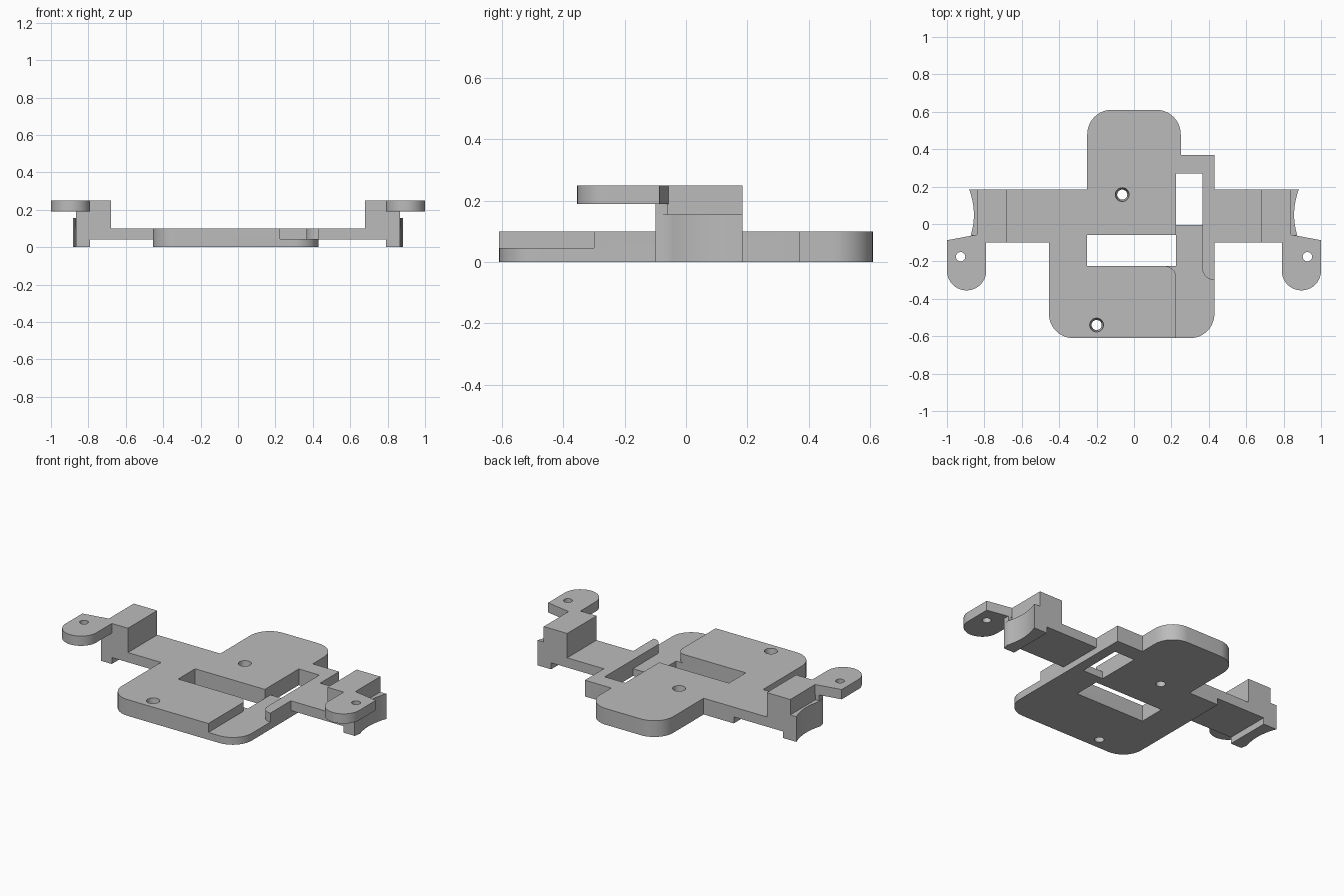
import bpy, bmesh
from math import cos, sin, pi, radians
from mathutils import Matrix

cube = bpy.data.objects.get("Cube")
if cube:
    bpy.data.objects.remove(cube, do_unlink=True)

grey = bpy.data.materials.new("plain grey")
grey.use_nodes = True
grey.diffuse_color = (0.5, 0.5, 0.5, 1)
grey.node_tree.nodes["Principled BSDF"].inputs["Base Color"].default_value = grey.diffuse_color


def arc(cx, cy, r, start, end, steps=12):
    """Points along an arc, angles in degrees."""
    angles = [radians(start + (end - start) * i / steps) for i in range(steps + 1)]
    return [(cx + r * cos(a), cy + r * sin(a)) for a in angles]


def make_object(name, bm):
    bmesh.ops.recalc_face_normals(bm, faces=bm.faces)
    mesh = bpy.data.meshes.new(name)
    bm.to_mesh(mesh)
    bm.free()
    mesh.materials.append(grey)
    obj = bpy.data.objects.new(name, mesh)
    bpy.context.collection.objects.link(obj)
    return obj


def prism(name, outline, low, high, side=1, along_y=False):
    """Extrude an outline up z, or an x-z profile along y; side -1 mirrors it."""
    bm = bmesh.new()
    if along_y:
        verts = [bm.verts.new((side * x, low, z)) for x, z in outline]
        shift = (0, high - low, 0)
    else:
        verts = [bm.verts.new((side * x, y, low)) for x, y in outline]
        shift = (0, 0, high - low)
    face = bm.faces.new(verts)
    new = bmesh.ops.extrude_face_region(bm, geom=[face])["geom"]
    bmesh.ops.translate(bm, vec=shift, verts=[v for v in new if isinstance(v, bmesh.types.BMVert)])
    return make_object(name, bm)


def rect(x0, x1, y0, y1):
    return [(x0, y0), (x1, y0), (x1, y1), (x0, y1)]


def cone(name, x, y, z0, z1, r0, r1):
    bm = bmesh.new()
    bmesh.ops.create_cone(bm, cap_ends=True, segments=32, radius1=r0, radius2=r1, depth=z1 - z0,
                          matrix=Matrix.Translation((x, y, (z0 + z1) / 2)))
    return make_object(name, bm)


def cut(obj, cutters):
    """Subtract each cutter, apply the result and drop the cutters."""
    for cutter in cutters:
        cutter.hide_render = True
        mod = obj.modifiers.new("cut", 'BOOLEAN')
        mod.operation, mod.solver, mod.object = 'DIFFERENCE', 'EXACT', cutter
    graph = bpy.context.evaluated_depsgraph_get()
    mesh = bpy.data.meshes.new_from_object(obj.evaluated_get(graph))
    obj.modifiers.clear()
    obj.data = mesh
    for cutter in cutters:
        bpy.data.objects.remove(cutter, do_unlink=True)


THICK, LEDGE = 0.10, 0.045
BACK, FRONT = 0.185, -0.10   # depth range of the arms
LEFT, RIGHT = 0.43, 0.455    # half widths of the front plate

# Base plate: rounded front plate, core, rounded rear lobe and side beam
outline = (arc(-RIGHT + 0.13, -0.48, 0.13, 180, 270) + arc(LEFT - 0.13, -0.48, 0.13, 270, 360)
           + [(LEFT, 0.37), (0.25, 0.37)]
           + arc(0.12, 0.48, 0.13, 0, 90) + arc(-0.12, 0.48, 0.13, 90, 180)
           + [(-0.25, BACK), (-RIGHT, BACK)])
plate = prism("base_plate", outline, 0, THICK)

# Lowered ledge at the corner, with rounded wall ends
ledge = ([(0.225, -0.7), (0.5, -0.7), (0.5, -0.30)] + arc(LEFT, -0.235, 0.065, 270, 180)
         + [(0.365, 0.02), (0.225, 0.02), (0.225, -0.20), (0.165, -0.20)]
         + arc(0.165, -0.285, 0.06, 90, 0))
cut(plate, [
    prism("ledge_cutter", ledge, LEDGE, 0.2),
    prism("wide_slot_cutter", rect(-0.25, 0.225, -0.225, -0.06), -0.1, 0.2),
    prism("side_slot_cutter", rect(0.225, 0.365, -0.005, 0.27), -0.1, 0.2),
    cone("rear_hole_cutter", -0.063, 0.157, -0.01, THICK + 0.01, 0.026, 0.038),
    cone("front_hole_cutter", -0.2, -0.54, -0.01, THICK + 0.01, 0.026, 0.038),
])
parts = [plate]

for side, label, inner in ((1, "left", LEFT), (-1, "right", RIGHT)):
    # Arm with raised block and foot
    profile = [(inner, 0.04), (0.79, 0.04), (0.79, 0), (0.84, 0),
               (0.84, 0.25), (0.68, 0.25), (0.68, THICK), (inner, THICK)]
    parts.append(prism(label + "_arm", profile, FRONT, BACK, side, along_y=True))

    # Hollowed outer pad and its taller front corner
    ys = [-0.06 + (BACK + 0.06) * i / 14 for i in range(15)]
    curve = [(0.856 + 1.4 * (y - 0.05) ** 2, y) for y in ys]
    pad = [(0.84, FRONT), (0.865, FRONT)] + curve + [(0.84, BACK)]
    parts.append(prism(label + "_outer_pad", pad, 0, 0.155, side))
    parts.append(prism(label + "_pad_corner", rect(0.84, 0.865, FRONT, -0.06), 0.155, 0.19, side))

    # Rounded mounting tab with a hole
    tab_outline = ([(0.84, FRONT), (0.84, -0.057), (1.0, -0.087)]
                   + arc(0.895, -0.25, 0.105, 0, -180, 20) + [(0.79, FRONT)])
    tab = prism(label + "_tab", tab_outline, 0.19, 0.25, side)
    cut(tab, [cone("tab_hole_cutter", side * 0.927, -0.175, 0.1, 0.3, 0.025, 0.025)])
    parts.append(tab)

# Smooth the curved walls, keep the edges sharp
bpy.ops.object.select_all(action='DESELECT')
for obj in parts:
    obj.select_set(True)
bpy.context.view_layer.objects.active = plate
bpy.ops.object.shade_smooth_by_angle(angle=radians(30))
